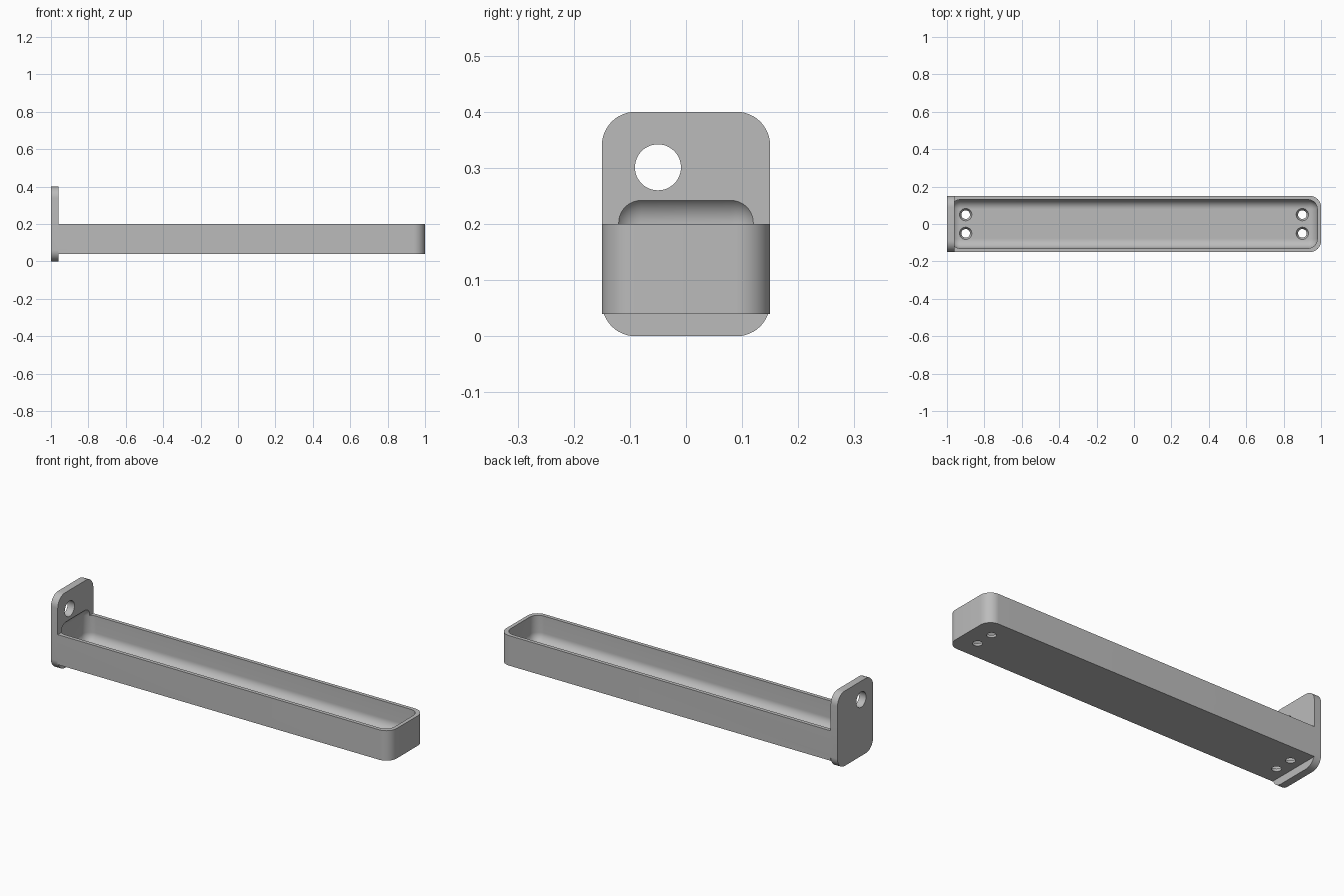
import bpy
import bmesh
import math
from mathutils import Matrix, Vector

if "Cube" in bpy.data.objects:
    bpy.data.objects.remove(bpy.data.objects["Cube"])

grey = bpy.data.materials.new("light grey")
grey.use_nodes = True
grey.diffuse_color = (0.5, 0.5, 0.5, 1)
grey.node_tree.nodes["Principled BSDF"].inputs["Base Color"].default_value = (0.5, 0.5, 0.5, 1)


def finish(name, bm):
    mesh = bpy.data.meshes.new(name)
    bmesh.ops.recalc_face_normals(bm, faces=bm.faces)
    bm.to_mesh(mesh)
    bm.free()
    mesh.materials.append(grey)
    obj = bpy.data.objects.new(name, mesh)
    bpy.context.collection.objects.link(obj)
    return obj


def rounded_box(name, low, high, radius, pick):
    """Box between two corners with the picked edges rounded."""
    low, high = Vector(low), Vector(high)
    bm = bmesh.new()
    bmesh.ops.create_cube(bm, size=1, matrix=Matrix.Translation((low + high) / 2)
                          @ Matrix.Diagonal((*(high - low), 1)))
    edges = [e for e in bm.edges if pick(e)]
    bmesh.ops.bevel(bm, geom=edges, offset=radius, segments=12, profile=0.5,
                    affect='EDGES', clamp_overlap=False)
    return finish(name, bm)


def drill(name, bottom_radius, top_radius, depth, place):
    bm = bmesh.new()
    bmesh.ops.create_cone(bm, cap_ends=True, segments=48, radius1=bottom_radius,
                          radius2=top_radius, depth=depth, matrix=place)
    return finish(name, bm)


def along(edge, axis):
    a, b = edge.verts
    return abs((a.co - b.co).normalized()[axis]) > 0.9


def combine(target, other, operation):
    mod = target.modifiers.new(operation.title(), 'BOOLEAN')
    mod.operation, mod.solver, mod.object = operation, 'EXACT', other
    bpy.context.view_layer.objects.active = target
    bpy.ops.object.modifier_apply(modifier=mod.name)
    bpy.data.objects.remove(other)


# Tray body with its free end rounded, joined to the upright mounting plate
tray = rounded_box("tray_with_mounting_plate", (-0.96, -0.15, 0.04), (1, 0.15, 0.2), 0.06,
                   lambda e: along(e, 2) and e.verts[0].co.x > 0)
plate = rounded_box("mounting_plate", (-1, -0.15, 0), (-0.96, 0.15, 0.4), 0.06,
                    lambda e: along(e, 0))
combine(tray, plate, 'UNION')

# Soft-edged trough, which also scoops a shallow recess into the plate
trough = rounded_box("trough_cutter", (-0.98, -0.13, 0.06), (0.98, 0.13, 0.252), 0.05,
                     lambda e: True)
combine(tray, trough, 'DIFFERENCE')

# Countersunk screw holes in the floor
for x in (-0.9, 0.9):
    for y in (-0.05, 0.05):
        hole = drill("screw_hole_cutter", 0.022, 0.034, 0.024,
                     Matrix.Translation((x, y, 0.05)))
        combine(tray, hole, 'DIFFERENCE')

# Hanging hole through the plate
hole = drill("hanging_hole_cutter", 0.041, 0.041, 0.2,
             Matrix.Translation((-0.98, -0.05, 0.301)) @ Matrix.Rotation(math.pi / 2, 4, 'Y'))
combine(tray, hole, 'DIFFERENCE')

bpy.ops.object.select_all(action='DESELECT')
tray.select_set(True)
bpy.context.view_layer.objects.active = tray
bpy.ops.object.shade_smooth_by_angle(angle=math.radians(30))
